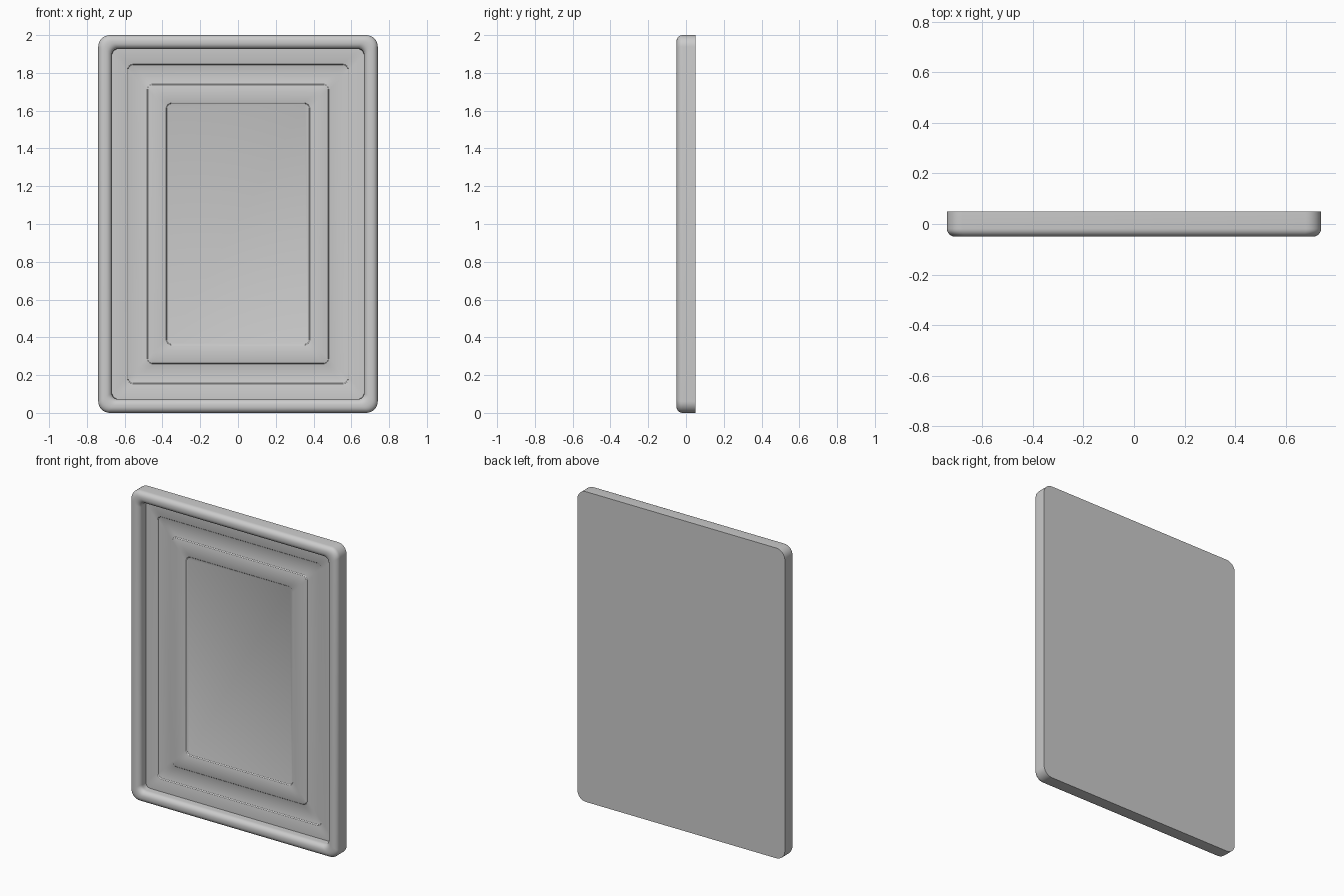
import bpy, bmesh
from math import sin, cos, pi

if "Cube" in bpy.data.objects:
    bpy.data.objects.remove(bpy.data.objects["Cube"])

W, H = 0.74, 1.0      # half width, half height
SEG = 8               # segments per rounded corner


def outline(bm, inset, y, r):
    """One rounded-rectangle loop in the XZ plane, inset from the outer edge."""
    w, h = W - inset, H - inset
    loop = []
    for k, (sx, sz) in enumerate([(1, 1), (-1, 1), (-1, -1), (1, -1)]):
        for i in range(SEG + 1):
            a = pi / 2 * (k + i / SEG)
            loop.append(bm.verts.new((sx * (w - r) + r * cos(a), y,
                                      H + sz * (h - r) + r * sin(a))))
    return loop


def step(inset, y0, y1):
    """Small softened step between two panel levels."""
    return [(inset - 0.004, y0, 0.034), (inset - 0.001, y0 * 0.85 + y1 * 0.15, 0.031),
            (inset + 0.003, y0 * 0.15 + y1 * 0.85, 0.027), (inset + 0.006, y1, 0.024)]


# Profile from back edge, over the rounded rim, down to the stepped panel
R = 0.032
profile = [(0, 0.05, 0.062)]
for i in range(7):                                    # outer round of the rim
    a = pi / 2 * i / 6
    profile.append((R * (1 - cos(a)), -0.05 + R * (1 - sin(a)), 0.062 - 0.012 * i / 6))
for i in range(7):                                    # inner round of the rim
    a = pi / 2 * i / 6
    profile.append((0.041 + R * sin(a), -0.05 + R * (1 - cos(a)), 0.045 - 0.015 * i / 6))
profile.append((0.074, 0.014, 0.03))                  # inner wall foot
profile += step(0.155, 0.014, 0.021)                  # recess
profile += step(0.26, 0.021, 0.014)                   # raised band
profile += step(0.36, 0.014, 0.021)                   # centre recess

bm = bmesh.new()
loops = [outline(bm, *p) for p in profile]
n = len(loops[0])
for a, b in zip(loops, loops[1:]):
    for i in range(n):
        j = (i + 1) % n
        bm.faces.new((a[i], a[j], b[j], b[i]))
bm.faces.new(loops[0])                                # flat back
bm.faces.new(loops[-1])                               # centre field
bmesh.ops.recalc_face_normals(bm, faces=bm.faces)

mesh = bpy.data.meshes.new("framed_panel")
bm.to_mesh(mesh)
bm.free()
panel = bpy.data.objects.new("framed_panel", mesh)
bpy.context.collection.objects.link(panel)
bpy.context.view_layer.objects.active = panel
panel.select_set(True)
bpy.ops.object.shade_smooth_by_angle(angle=pi / 6)
